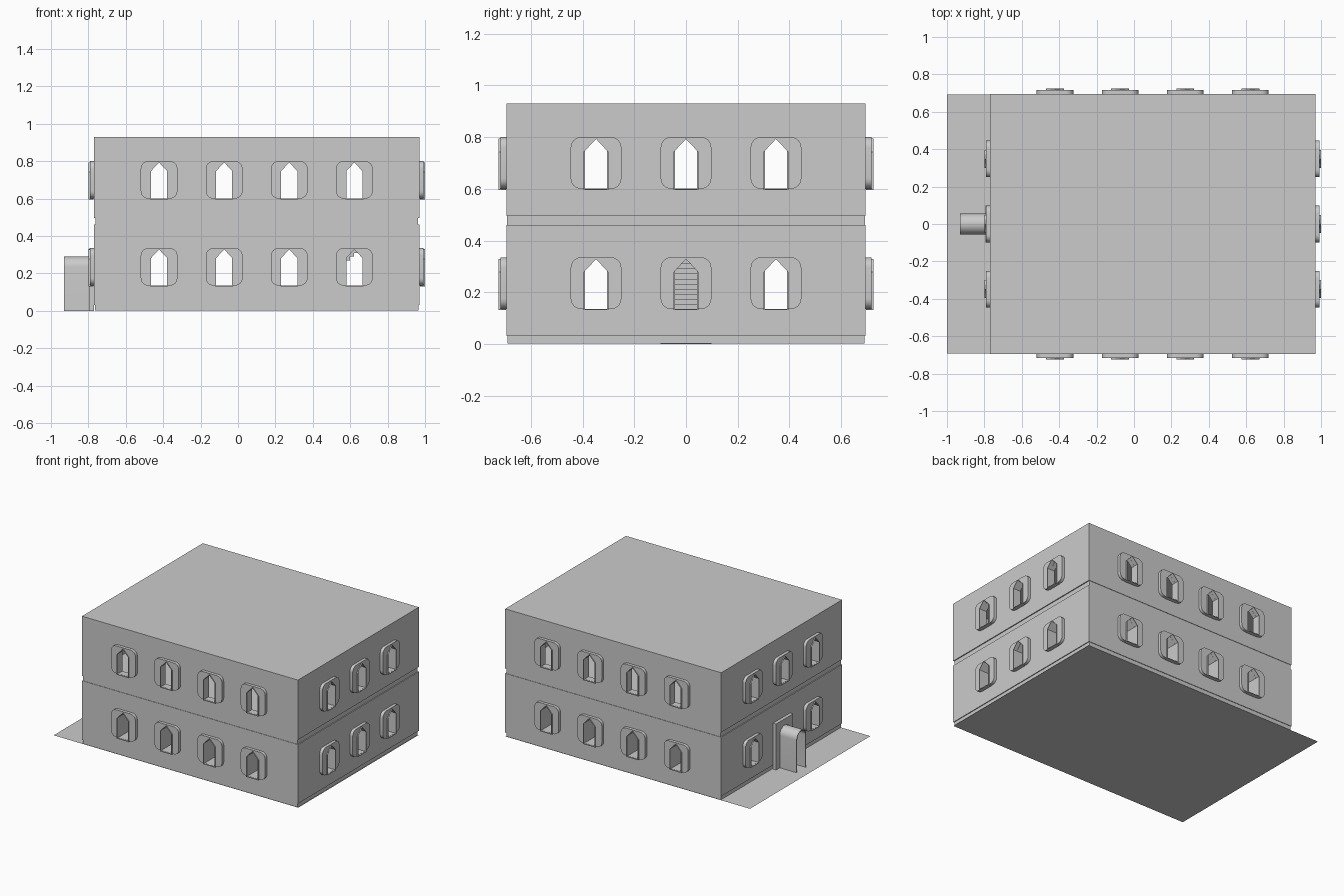
import bpy
from math import radians, cos, sin, pi
from mathutils import Matrix

cube = bpy.data.objects.get("Cube")
if cube:
    bpy.data.objects.remove(cube, do_unlink=True)

grey = bpy.data.materials.new("plain_grey")
grey.use_nodes = True
colour = (0.6, 0.6, 0.6, 1)
grey.diffuse_color = colour
grey.node_tree.nodes["Principled BSDF"].inputs["Base Color"].default_value = colour

CENTRE_X, HALF_X, HALF_Y = 0.1, 0.87, 0.695
LOWER_SILL, UPPER_SILL = 0.135, 0.6


def finish(ob):
    ob.data.materials.clear()
    ob.data.materials.append(grey)
    bpy.ops.object.select_all(action="DESELECT")
    ob.select_set(True)
    bpy.context.view_layer.objects.active = ob
    bpy.ops.object.shade_smooth_by_angle(angle=radians(30))


def box(name, lo, hi):
    bpy.ops.mesh.primitive_cube_add(size=1)
    ob = bpy.context.object
    ob.name = name
    mid = [(a + b) / 2 for a, b in zip(lo, hi)]
    size = [b - a for a, b in zip(lo, hi)]
    ob.data.transform(Matrix.Translation(mid) @ Matrix.Diagonal((*size, 1)))
    finish(ob)


def plate(name, loops, angle, inner, outer):
    """Upright plate with holes, between two distances from the centre."""
    curve = bpy.data.curves.new(name, "CURVE")
    curve.dimensions = "2D"
    curve.fill_mode = "BOTH"
    curve.extrude = (outer - inner) / 2
    for loop in loops:
        spline = curve.splines.new("POLY")
        spline.points.add(len(loop) - 1)
        for point, (u, z) in zip(spline.points, loop):
            point.co = (u, z, 0, 1)
        spline.use_cyclic_u = True
    temp = bpy.data.objects.new(name + "_curve", curve)
    bpy.context.collection.objects.link(temp)
    bpy.context.view_layer.update()
    evaluated = temp.evaluated_get(bpy.context.evaluated_depsgraph_get())
    mesh = bpy.data.meshes.new_from_object(evaluated)
    bpy.data.objects.remove(temp, do_unlink=True)
    mesh.transform(Matrix.Translation((CENTRE_X, 0, 0))
                   @ Matrix.Rotation(radians(angle), 4, "Z")
                   @ Matrix.Translation((0, -(inner + outer) / 2, 0))
                   @ Matrix.Rotation(pi / 2, 4, "X"))
    ob = bpy.data.objects.new(name, mesh)
    bpy.context.collection.objects.link(ob)
    finish(ob)


def rectangle(w, bottom, top):
    return [(-w, bottom), (w, bottom), (w, top), (-w, top)]


def rounded(u, bottom, w=0.098, height=0.2, r=0.04):
    pts = []
    corners = [(w - r, height - r), (r - w, height - r), (r - w, r), (w - r, r)]
    for k, (cx, cz) in enumerate(corners):
        for i in range(7):
            a = pi / 2 * (k + i / 6)
            pts.append((u + cx + r * cos(a), bottom + cz + r * sin(a)))
    return pts


def pointed(u, sill, grow=0.0):
    w = 0.043 + grow
    return [(u - w, sill), (u + w, sill), (u + w, sill + 0.147),
            (u, sill + 0.193 + grow), (u - w, sill + 0.147)]


def arch(w, bottom, top):
    curve = [(w * cos(pi * i / 16), top - w + w * sin(pi * i / 16)) for i in range(17)]
    return [(-w, bottom), (w, bottom)] + curve


# Ground sheet, base course, floor band and roof
bpy.ops.mesh.primitive_plane_add(size=1)
ground = bpy.context.object
ground.name = "ground_sheet"
ground.data.transform(Matrix.Translation((-0.015, 0, 0)) @ Matrix.Diagonal((1.97, 1.385, 1, 1)))
finish(ground)


def slab(name, inset_x, inset_y, bottom, top):
    x, y = HALF_X - inset_x, HALF_Y - inset_y
    box(name, (CENTRE_X - x, -y, bottom), (CENTRE_X + x, y, top))


slab("base_course", 0.006, 0.004, 0.001, 0.03)
slab("floor_band", 0.007, 0.003, 0.46, 0.495)
slab("roof", 0, 0, 0.9, 0.93)

# Four sides: walls, window surrounds and raised window lips
long_row = [-0.522, -0.174, 0.174, 0.522]
short_row = [-0.348, 0, 0.348]
sides = [("front", 0, HALF_Y, HALF_X, long_row), ("left", 90, HALF_X, HALF_Y, short_row),
         ("back", 180, HALF_Y, HALF_X, long_row), ("right", 270, HALF_X, HALF_Y, short_row)]
storeys = [("lower", 0.03, 0.46, LOWER_SILL, 0.12), ("upper", 0.495, 0.9, UPPER_SILL, 0.03)]

for side, angle, dist, half, row in sides:
    for storey, bottom, top, sill, thick in storeys:
        label = side + "_" + storey
        has_door = label == "right_lower"
        windows = [u for u in row if not (has_door and u == 0)]
        # side walls fit between the front and back walls
        width = half if row is long_row else half - thick
        holes = [pointed(u, sill) for u in windows]
        if has_door:
            holes.append(arch(0.049, 0.04, 0.284))
        plate(label + "_wall", [rectangle(width, bottom, top)] + holes,
              angle, dist - thick, dist)
        for n, u in enumerate(windows):
            tag = label + "_window_" + str(n + 1)
            plate(tag + "_surround", [rounded(u, sill), pointed(u, sill + 0.001)],
                  angle, dist, dist + 0.022)
            plate(tag + "_lip", [pointed(u, sill - 0.004, 0.005), pointed(u, sill)],
                  angle, dist + 0.002, dist + 0.03)

# Doorway frame and arched porch canopy
plate("door_frame", [rectangle(0.098, 0, 0.335), arch(0.049, 0.004, 0.284)],
      270, HALF_X, HALF_X + 0.024)
outer = arch(0.055, 0, 0.29)[1:] + [(-0.055, 0)]
inner = arch(0.049, 0, 0.284)[1:] + [(-0.049, 0)]
plate("porch_canopy", [outer + inner[::-1]], 270, HALF_X + 0.02, HALF_X + 0.16)

# Indoor staircase to the upper floor
step = 0.02
for i in range(22):
    x, z = 0.34 + i * step, 0.03 + i * step
    box("stair_" + str(i + 1), (x, -0.06, z), (x + step, 0.06, min(z + 0.07, 0.46)))
